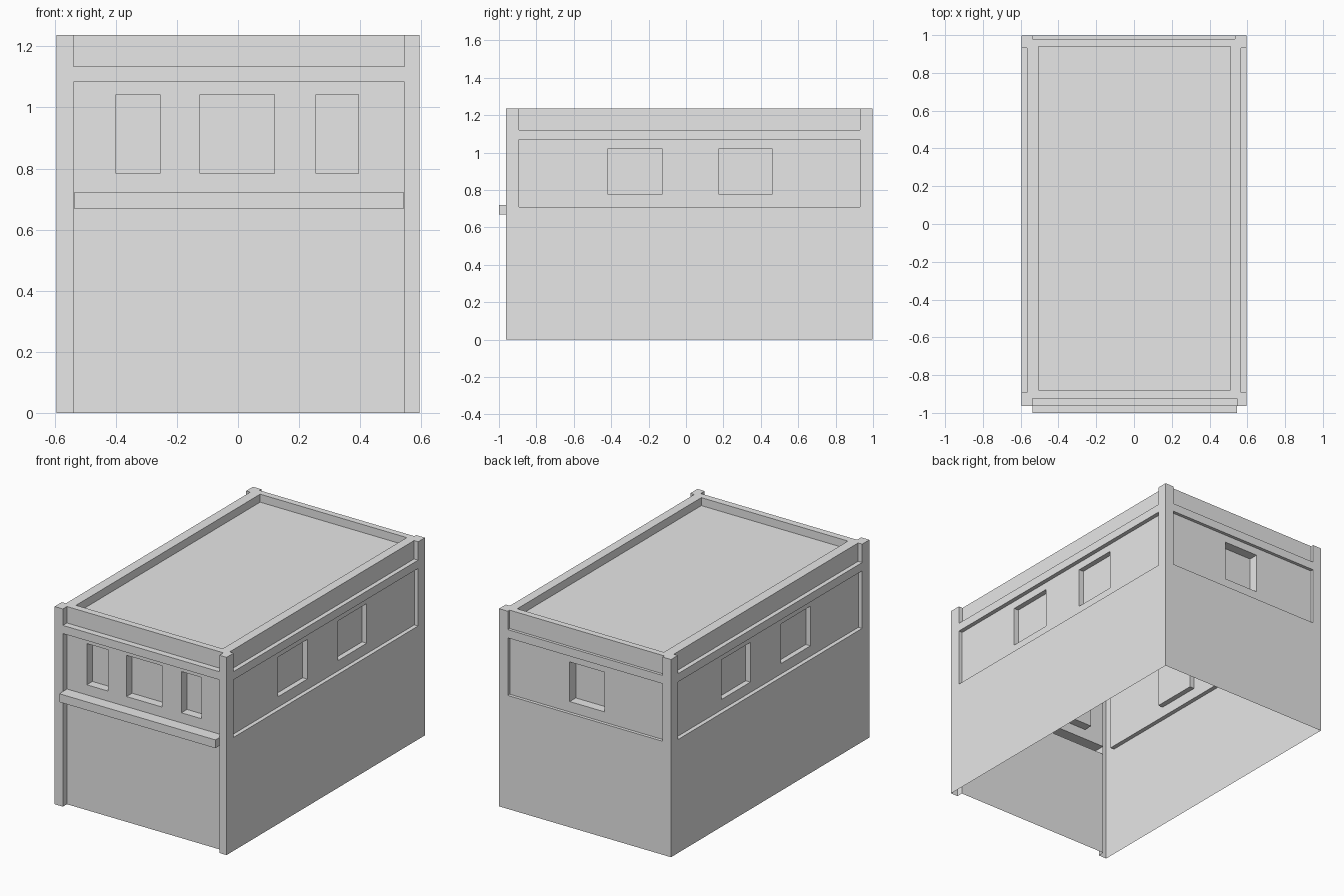
import bpy
import bmesh

old = bpy.data.objects.get("Cube")
if old:
    bpy.data.objects.remove(old, do_unlink=True)

grey = bpy.data.materials.new("plain_grey")
grey.use_nodes = True
grey.diffuse_color = (0.8, 0.8, 0.8, 1)
grey.node_tree.nodes["Principled BSDF"].inputs["Base Color"].default_value = (0.8, 0.8, 0.8, 1)

HALF_W, FRONT, BACK, TOP = 0.595, -0.963, 0.998, 1.237
OUT = 0.2  # how far cutters reach outside the walls


def box(name, x, y, z):
    """Axis-aligned box from (min, max) pairs."""
    bm = bmesh.new()
    bmesh.ops.create_cube(bm, size=1)
    for v in bm.verts:
        v.co = [r[0] if c < 0 else r[1] for c, r in zip(v.co, (x, y, z))]
    mesh = bpy.data.meshes.new(name)
    bm.to_mesh(mesh)
    bm.free()
    mesh.materials.append(grey)
    ob = bpy.data.objects.new(name, mesh)
    bpy.context.collection.objects.link(ob)
    return ob


def combine(target, tool, operation):
    """Apply an exact boolean and remove the tool."""
    mod = target.modifiers.new("combine", "BOOLEAN")
    mod.operation, mod.solver, mod.object = operation, "EXACT", tool
    graph = bpy.context.evaluated_depsgraph_get()
    mesh = bpy.data.meshes.new_from_object(target.evaluated_get(graph))
    target.modifiers.clear()
    target.data = mesh
    bpy.data.objects.remove(tool, do_unlink=True)


def recess(side, u, z, depth):
    """Sink a rectangle into one wall; u runs along the wall."""
    if side == "front":
        x, y = u, (FRONT - OUT, FRONT + depth)
    elif side == "back":
        x, y = u, (BACK - depth, BACK + OUT)
    elif side == "left":
        x, y = (HALF_W - depth, HALF_W + OUT), u
    else:
        x, y = (-HALF_W - OUT, -HALF_W + depth), u
    combine(building, box("cutter", x, y, z), "DIFFERENCE")


building = box("building_shell", (-HALF_W, HALF_W), (FRONT, BACK), (0, TOP))

# Sunken flat roof behind the parapet
combine(building, box("cutter", (-0.505, 0.51), (-0.88, 0.94), (1.187, TOP + OUT)), "DIFFERENCE")

# Front: parapet recess and tall recess between the corner columns
bay = (-0.538, 0.545)
recess("front", bay, (1.134, TOP + OUT), 0.04)
recess("front", bay, (-OUT, 1.083), 0.04)
for u in ((-0.4, -0.255), (-0.125, 0.12), (0.255, 0.395)):
    recess("front", u, (0.784, 1.042), 0.095)

# Front ledge
combine(building, box("ledge", (-0.537, 0.544), (-1, FRONT + 0.06), (0.669, 0.721)), "UNION")

# Long sides: parapet recess, window panel and two windows each
for side in ("left", "right"):
    recess(side, (-0.892, 0.931), (1.122, TOP + OUT), 0.028)
    recess(side, (-0.892, 0.931), (0.71, 1.07), 0.026)
    for u in ((-0.417, -0.128), (0.177, 0.46)):
        recess(side, u, (0.775, 1.023), 0.058)

# Back: parapet recess, panel and one window
recess("back", (-0.537, 0.535), (1.122, TOP + OUT), 0.018)
recess("back", (-0.537, 0.535), (0.71, 1.07), 0.02)
recess("back", (-0.12, 0.12), (0.775, 1.023), 0.08)

# The shell is open underneath
bm = bmesh.new()
bm.from_mesh(building.data)
floor = [f for f in bm.faces if all(v.co.z < 0.001 for v in f.verts)]
bmesh.ops.delete(bm, geom=floor, context="FACES")
bm.to_mesh(building.data)
bm.free()
